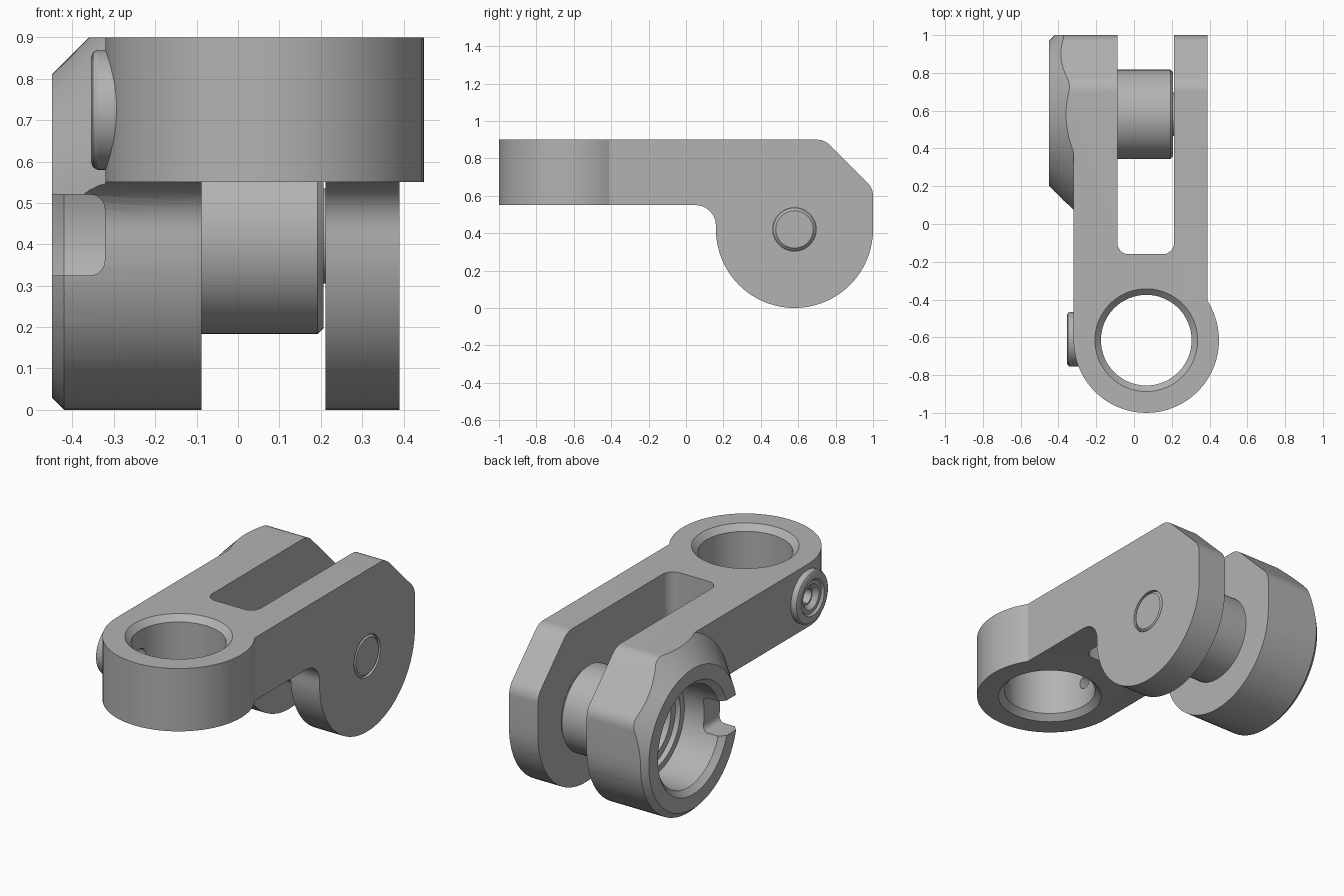
import bpy, bmesh, math
from mathutils import Vector

if "Cube" in bpy.data.objects:
    bpy.data.objects.remove(bpy.data.objects["Cube"], do_unlink=True)

metal = bpy.data.materials.new("grey metal")
metal.use_nodes = True
grey = (0.45, 0.45, 0.45, 1)
metal.diffuse_color = grey
metal.node_tree.nodes["Principled BSDF"].inputs["Base Color"].default_value = grey


def place(axis, u, v, w):
    """Put a 2D point (u, v) at depth w along the given axis."""
    return {"x": Vector((w, u, v)), "y": Vector((u, w, v)), "z": Vector((u, v, w))}[axis]


def finish(name, bm):
    bmesh.ops.remove_doubles(bm, verts=bm.verts, dist=1e-5)
    bmesh.ops.recalc_face_normals(bm, faces=bm.faces)
    mesh = bpy.data.meshes.new(name)
    bm.to_mesh(mesh)
    bm.free()
    mesh.materials.append(metal)
    ob = bpy.data.objects.new(name, mesh)
    bpy.context.collection.objects.link(ob)
    return ob


def prism(name, outline, axis, lo, hi):
    bm = bmesh.new()
    face = bm.faces.new([bm.verts.new(place(axis, u, v, lo)) for u, v in outline])
    out = bmesh.ops.extrude_face_region(bm, geom=[face])
    moved = [g for g in out["geom"] if isinstance(g, bmesh.types.BMVert)]
    bmesh.ops.translate(bm, verts=moved, vec=place(axis, 0, 0, hi - lo))
    return finish(name, bm)


def lathe(name, section, axis, centre, steps=64):
    """Revolve a closed section of (radius, depth) points about an axis."""
    bm = bmesh.new()
    verts = [bm.verts.new(place(axis, centre[0] + r, centre[1], w)) for r, w in section]
    edges = []
    for i, (r, w) in enumerate(section):
        if r or section[i - 1][0]:
            edges.append(bm.edges.new((verts[i - 1], verts[i])))
    bmesh.ops.spin(bm, geom=verts + edges, cent=place(axis, *centre, 0),
                   axis=place(axis, 0, 0, 1), angle=math.tau, steps=steps)
    return finish(name, bm)


def arc(centre, r, start, end, n):
    angles = [math.radians(start + (end - start) * i / n) for i in range(n + 1)]
    return [(centre[0] + r * math.cos(a), centre[1] + r * math.sin(a)) for a in angles]


def fillet(before, corner, after, r, n=8):
    """Points of a rounded corner."""
    p, a, b = Vector(corner), Vector(before), Vector(after)
    da, db = (a - p).normalized(), (b - p).normalized()
    half = da.angle(db) / 2
    mid = p + (da + db).normalized() * r / math.sin(half)
    s, e = p + da * r / math.tan(half) - mid, p + db * r / math.tan(half) - mid
    turn = s.angle(e)
    pts = []
    for i in range(n + 1):
        t = i / n
        q = (s * math.sin((1 - t) * turn) + e * math.sin(t * turn)) / math.sin(turn)
        pts.append(tuple(mid + q))
    return pts


def boolean(target, cutter, operation):
    mod = target.modifiers.new("cut", "BOOLEAN")
    mod.operation, mod.object, mod.solver = operation, cutter, "EXACT"
    bpy.context.view_layer.objects.active = target
    bpy.ops.object.modifier_apply(modifier=mod.name)
    bpy.data.objects.remove(cutter, do_unlink=True)
    bpy.context.view_layer.update()


pivot = (0.58, 0.42)      # y, z of the cross axis
head = (0.065, -0.615)    # x, y of the ring
screw = (-0.61, 0.725)    # y, z of the side screw

# Side silhouette of the lever
top_l, top_r, back, low = (-1.2, 0.9), (0.74, 0.9), (1.0, 0.64), (1.0, 0.42)
side = [top_l] + fillet(top_l, top_r, back, 0.1) + fillet(top_r, back, low, 0.1)
side += arc(pivot, 0.42, 0, -180, 36)
side += fillet((0.16, 0.42), (0.16, 0.55), (-1.2, 0.55), 0.11) + [(-1.2, 0.55)]
lever_body = prism("lever_body", side, "x", -0.6, 0.6)

# Plan silhouette with the round head, plus the conical cup flange
plan = [(-0.32, 1.3)] + arc(head, 0.385, 180, 392.4, 40) + [(0.39, 1.3)]
plan_shape = prism("plan_shape", plan, "z", -0.5, 1.5)
cone = lathe("flange_cone", [(0, -0.45), (0.39, -0.45), (0.64, -0.2), (0, -0.2)], "x", pivot, 96)
boolean(plan_shape, cone, "UNION")
boolean(lever_body, plan_shape, "INTERSECT")

# Slot between the two arms
sl, sr, sf = -0.088, 0.212, -0.16
slot = [(sl, 1.5)] + fillet((sl, 1.5), (sl, sf), (sr, sf), 0.06)
slot += fillet((sl, sf), (sr, sf), (sr, 1.5), 0.06) + [(sr, 1.5)]
boolean(lever_body, prism("slot_cutter", slot, "z", -0.5, 1.5), "DIFFERENCE")

# Ring bore, chamfered at both ends
bore = [(0, 0.5), (0.322, 0.5), (0.24, 0.582), (0.24, 0.868), (0.322, 0.95), (0, 0.95)]
boolean(lever_body, lathe("bore_cutter", bore, "z", head), "DIFFERENCE")

# Stepped cup bore
cup = [(0, -0.5), (0.36, -0.5), (0.28, -0.42), (0.28, -0.2), (0.245, -0.2),
       (0.245, -0.17), (0.205, -0.17), (0.205, 0), (0, 0)]
boolean(lever_body, lathe("cup_cutter", cup, "x", pivot), "DIFFERENCE")

# Notch in the cup wall
lo, hi, deep = 0.325, 0.52, -0.322
notch = [(-0.6, lo)] + fillet((-0.6, lo), (deep, lo), (deep, hi), 0.035)
notch += fillet((deep, lo), (deep, hi), (-0.6, hi), 0.035) + [(-0.6, hi)]
boolean(lever_body, prism("notch_cutter", notch, "y", 0.0, 0.5), "DIFFERENCE")

# Holes for the pin and the side screw
pin_hole = [(0, 0.1), (0.116, 0.1), (0.116, 0.5), (0, 0.5)]
boolean(lever_body, lathe("pin_hole_cutter", pin_hole, "x", pivot), "DIFFERENCE")
screw_hole = [(0, -0.5), (0.04, -0.5), (0.04, 0.05), (0, 0.05)]
boolean(lever_body, lathe("screw_hole_cutter", screw_hole, "x", screw, 24), "DIFFERENCE")

# Hollow spacer, pin and screw boss
spacer = lathe("spacer", [(0.19, -0.12), (0.237, -0.12), (0.237, 0.192), (0.222, 0.207),
                          (0, 0.207), (0, 0.17), (0.19, 0.17)], "x", pivot)
pin = lathe("pin", [(0, 0.18), (0.115, 0.18), (0.115, 0.375), (0.1, 0.39), (0, 0.39)], "x", pivot, 48)
screw_boss = lathe("screw_boss", [(0.04, -0.24), (0.145, -0.24), (0.145, -0.34), (0.139, -0.35),
                                  (0.128, -0.355), (0.1, -0.355), (0.09, -0.343), (0.07, -0.343),
                                  (0.04, -0.31)], "x", screw, 48)

# Smooth curved faces, keep edges sharp
bpy.context.view_layer.update()
bpy.ops.object.select_all(action="DESELECT")
for ob in (lever_body, spacer, pin, screw_boss):
    ob.select_set(True)
bpy.context.view_layer.objects.active = lever_body
bpy.ops.object.shade_smooth_by_angle(angle=math.radians(25))
